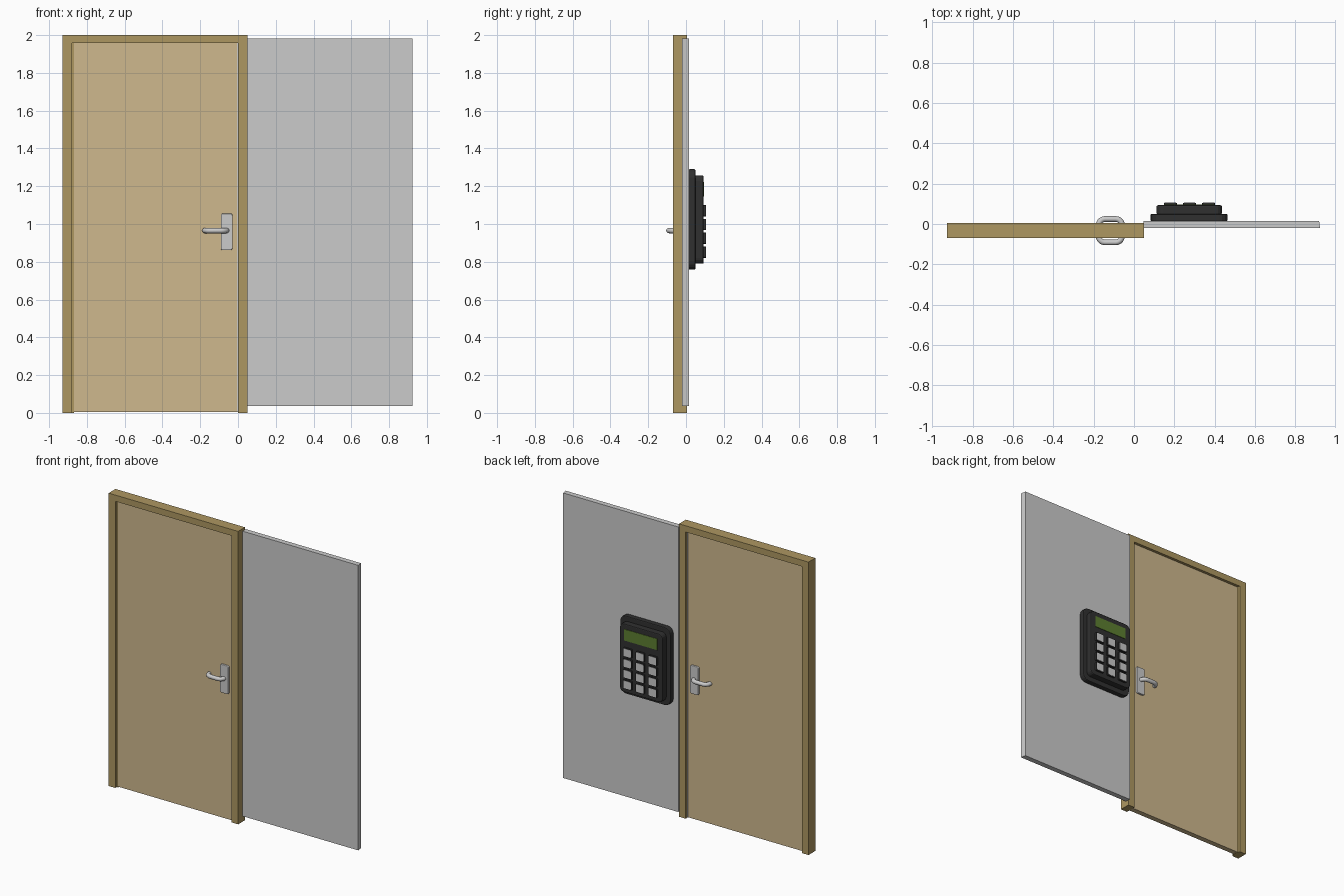
import bpy, bmesh, math
from mathutils import Vector

if "Cube" in bpy.data.objects:
    bpy.data.objects.remove(bpy.data.objects["Cube"])


def material(name, rgb):
    m = bpy.data.materials.new(name)
    m.diffuse_color = (*rgb, 1)
    m.use_nodes = True
    m.node_tree.nodes["Principled BSDF"].inputs["Base Color"].default_value = m.diffuse_color
    return m


FRAME = material("frame_wood", (0.42, 0.31, 0.12))
DOOR = material("door_wood", (0.62, 0.48, 0.27))
DARK = material("dark_plastic", (0.03, 0.03, 0.03))
GREEN = material("screen_green", (0.11, 0.21, 0.03))


def finish(name, bm, mat=None):
    bmesh.ops.recalc_face_normals(bm, faces=bm.faces)
    me = bpy.data.meshes.new(name)
    bm.to_mesh(me)
    bm.free()
    ob = bpy.data.objects.new(name, me)
    bpy.context.collection.objects.link(ob)
    if mat:
        me.materials.append(mat)
    return ob


def extrude_profile(name, pts, offset, mat=None):
    """Extrude a closed planar outline along an offset."""
    bm = bmesh.new()
    face = bm.faces.new([bm.verts.new(p) for p in pts])
    new = bmesh.ops.extrude_face_region(bm, geom=[face], use_keep_orig=True)["geom"]
    bmesh.ops.translate(bm, vec=offset, verts=[g for g in new if isinstance(g, bmesh.types.BMVert)])
    return finish(name, bm, mat)


def box(name, x, y, z, mat=None):
    pts = [(x[0], y[0], z[0]), (x[1], y[0], z[0]), (x[1], y[0], z[1]), (x[0], y[0], z[1])]
    return extrude_profile(name, pts, (0, y[1] - y[0], 0), mat)


def rounded_slab(name, x, y, z, r, mat=None, bevel=0, steps=4):
    """Slab lying against the wall, with rounded corners in the xz plane."""
    pts = []
    corners = [(x[1] - r, z[1] - r), (x[0] + r, z[1] - r), (x[0] + r, z[0] + r), (x[1] - r, z[0] + r)]
    for i, (cx, cz) in enumerate(corners):
        for k in range(steps + 1):
            a = math.pi / 2 * (i + k / steps)
            pts.append((cx + r * math.cos(a), y[0], cz + r * math.sin(a)))
    ob = extrude_profile(name, pts, (0, y[1] - y[0], 0), mat)
    if bevel:
        mod = ob.modifiers.new("edge", "BEVEL")
        mod.width = bevel
        mod.segments = 2
        mod.limit_method = "ANGLE"
        mod.angle_limit = math.radians(60)
    return ob


# Door frame: one upside-down U profile
x0, x1, jamb, top = -0.928, 0.05, 0.05, 1.957
outline = [(x0, 0), (x0 + jamb, 0), (x0 + jamb, top), (x1 - jamb, top),
           (x1 - jamb, 0), (x1, 0), (x1, 2), (x0, 2)]
extrude_profile("door_frame", [(x, -0.07, z) for x, z in outline], (0, 0.074, 0), FRAME)

# Door leaf, hinge stop and metal strike strip
MID = -0.033
box("door_leaf", (-0.87, 0.0), (MID - 0.018, MID + 0.018), (0.004, top), DOOR)
box("hinge_stop", (-0.879, -0.869), (MID - 0.021, MID + 0.021), (0.0, top), FRAME)
box("strike_strip", (-0.004, 0.002), (MID - 0.02, MID + 0.02), (0.004, top))

# Wall panel with a slightly slanted end
wall = [(0.048, -0.021), (0.923, -0.021), (0.918, 0.015), (0.048, 0.015)]
extrude_profile("wall_panel", [(x, y, 0.037) for x, y in wall], (0, 0, 1.946))

# Handles: plate and bent round lever on both door faces
def lever_path(s):
    r, reach, xa, xb = 0.032, 0.058, -0.059, -0.176
    pts = [(xa, 0.015)]
    for cx, start in ((xa - r, 0), (xb + r, 90)):
        for k in range(6):
            a = math.radians(start + k * 18)
            pts.append((cx + r * math.cos(a), reach - r + r * math.sin(a)))
    pts.append((xb, 0.024))
    return [Vector((x, MID + s * d, 0.965)) for x, d in pts]


def tube(name, path, r, sides=12):
    bm = bmesh.new()
    rings = []
    for i, p in enumerate(path):
        t = (path[min(i + 1, len(path) - 1)] - path[max(i - 1, 0)]).normalized()
        up = Vector((0, 0, 1))
        side = t.cross(up)
        angles = [2 * math.pi * k / sides for k in range(sides)]
        rings.append([bm.verts.new(p + r * (math.cos(a) * side + math.sin(a) * up)) for a in angles])
    for a, b in zip(rings, rings[1:]):
        for k in range(sides):
            j = (k + 1) % sides
            bm.faces.new((a[k], a[j], b[j], b[k]))
    bm.faces.new(rings[0])
    bm.faces.new(rings[-1])
    ob = finish(name, bm)
    bpy.ops.object.select_all(action="DESELECT")
    bpy.context.view_layer.objects.active = ob
    ob.select_set(True)
    bpy.ops.object.shade_smooth_by_angle(angle=math.radians(40))


for s, label in ((-1, "front"), (1, "back")):
    ys = sorted((MID + s * 0.016, MID + s * 0.032))
    rounded_slab(label + "_handle_plate", (-0.091, -0.029), ys, (0.862, 1.055), 0.01, bevel=0.004)
    tube(label + "_lever", lever_path(s), 0.014)

# Keypad housing in two tiers
rounded_slab("keypad_base", (0.082, 0.464), (0.014, 0.05), (0.758, 1.29), 0.045, DARK, 0.006)
rounded_slab("keypad_body", (0.112, 0.436), (0.048, 0.093), (0.79, 1.257), 0.03, DARK, 0.006)

# Display
box("screen", (0.15, 0.4), (0.09, 0.096), (1.145, 1.222), GREEN)

# Keys: dark body with a grey face, 3 by 4
for row in range(4):
    for col in range(3):
        cx, cz = 0.18 + 0.095 * col, 0.851 + 0.073 * row
        tag = f"{row}_{col}"
        rounded_slab("key_" + tag, (cx - 0.032, cx + 0.032), (0.09, 0.105),
                     (cz - 0.03, cz + 0.03), 0.006, DARK, steps=2)
        rounded_slab("key_face_" + tag, (cx - 0.028, cx + 0.028), (0.104, 0.107),
                     (cz - 0.026, cz + 0.026), 0.005, steps=2)
